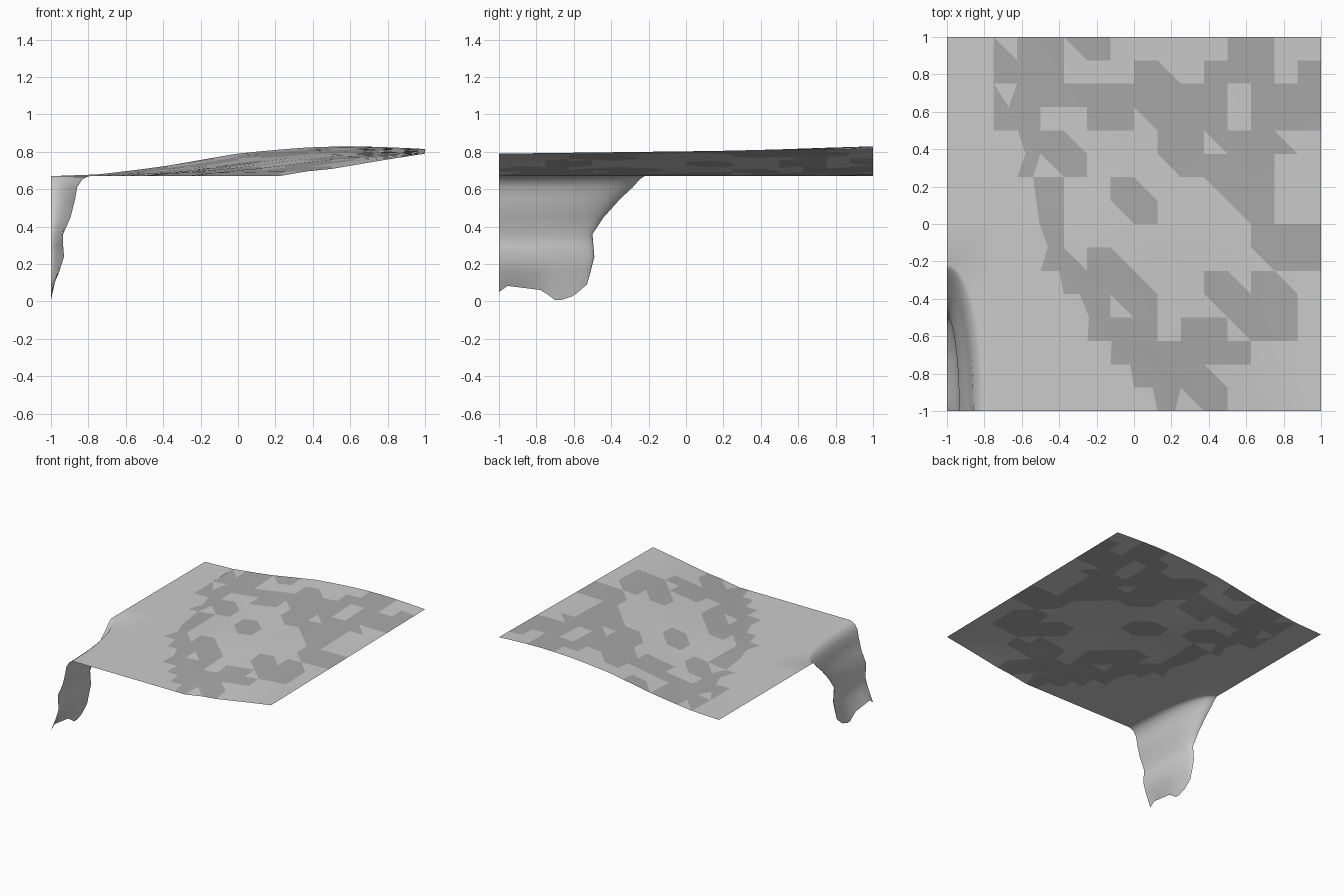
import bpy, bmesh, math

if "Cube" in bpy.data.objects:
    bpy.data.objects.remove(bpy.data.objects["Cube"])

BASE = 0.67
STEP = 0.125


def interp(pts, v):
    if v <= pts[0][0]:
        return pts[0][1]
    for (a, p), (b, q) in zip(pts, pts[1:]):
        if v <= b:
            return p + (q - p) * (v - a) / (b - a)
    return pts[-1][1]


# foot of the rise, as x for each y, and its front and back height profiles
FOOT = [(-1, .22), (-.75, -.02), (-.625, -.12), (-.5, -.24), (-.375, -.29), (-.25, -.4),
        (-.125, -.46), (0, -.505), (.25, -.54), (.5, -.62), (.75, -.72), (1, -.83)]
FRONT = [(0, .67), (.05, .685), (.25, .70), (.375, .71), (.56, .735), (.75, .76), (1, .79)]
BACK = [(0, .67), (.12, .695), (.23, .72), (.34, .755), (.45, .79), (.56, .81), (.67, .825),
        (.78, .83), (.89, .825), (1, .815)]

# dark patches, back row first: # whole cell, L lower-left half, U upper-right half
PATCHES = ["L##U#.....##..", "###...#L.###.#", "L#########.###", "##..##U###.###",
           ".##L...##U##L.", ".#U#...U####..", "..#..#L..U##..", "..#..U#...U#..",
           "..#........###", "..#L#L.....U##", "...###L..#L#L.", "....#U#..U###.",
           "....###.##U##.", ".....######...", "......###L....", ".......#U#...."]

bm = bmesh.new()


def face(vs, dark=False):
    f = bm.faces.new(vs)
    f.material_index = 1 if dark else 0
    f.smooth = True


def height(x, y):
    foot = interp(FOOT, y)
    s = (x - foot) / (1 - foot)
    if s <= 0:
        return BASE
    v = (y + 1) / 2
    return interp(FRONT, s) * (1 - v) + interp(BACK, s) * v


# rolling ground, with one vertex per row moved onto the foot of the rise
rows = []
for j in range(17):
    y = -1 + j * STEP
    xs = [-1 + i * STEP for i in range(2, 17)]
    foot = interp(FOOT, y)
    k = round((foot + 1) / STEP) - 2
    if k > 0:
        xs[k] = foot
    rows.append([bm.verts.new((x, y, height(x, y))) for x in xs])
for j in range(16):
    for i in range(14):
        a, b = rows[j][i], rows[j][i + 1]
        d, c = rows[j + 1][i], rows[j + 1][i + 1]
        code = PATCHES[15 - j][i]
        face((a, b, d), code in "#L")
        face((b, c, d), code in "#U")

# drop at the corner: contours (z, y at left edge, inset from left edge), bottom first
LEVELS = [(None, -.53, 0), (.16, -.51, .045), (.24, -.49, .07), (.30, -.495, .065),
          (.36, -.5, .065), (.45, -.44, .105), (.55, -.35, .13), (.61, -.285, .14),
          (.65, -.25, .165), (.665, -.23, .19), (BASE, -.22, .21)]
HEM = [(-1, .05), (-.97, .085), (-.77, .06), (-.69, 0), (-.6, .03), (-.53, .09)]
N = 16
wall = []
for z, y0, d in LEVELS:
    row = []
    for n in range(N + 1):
        t = math.sin(n / N * math.pi / 2)
        y = -1 + t * (y0 + 1)
        x = -1 + d * math.sqrt(max(0, 1 - t * t))
        row.append(bm.verts.new((x, y, interp(HEM, y) if z is None else z)))
    wall.append(row)
for lo, hi in zip(wall, wall[1:]):
    for n in range(N):
        face((lo[n], hi[n], hi[n + 1], lo[n + 1]))

# flat strip joining the rim of the drop to the ground
left = wall[-1] + [bm.verts.new((-1, y, BASE)) for y in (0, .25, .5, .75, 1)]
right = [bm.verts.new((-.75, v.co.y, height(-.75, v.co.y))) for v in left]
for n in range(len(left) - 1):
    face((left[n], right[n], right[n + 1], left[n + 1]))

bmesh.ops.remove_doubles(bm, verts=bm.verts, dist=0.0005)
mesh = bpy.data.meshes.new("terrain_tile")
bm.to_mesh(mesh)
bm.free()
for name, g in (("light_ground", .8), ("dark_ground", .4)):
    mat = bpy.data.materials.new(name)
    mat.diffuse_color = (g, g, g, 1)
    mat.use_nodes = True
    mat.node_tree.nodes["Principled BSDF"].inputs["Base Color"].default_value = mat.diffuse_color
    mesh.materials.append(mat)
tile = bpy.data.objects.new("terrain_tile", mesh)
bpy.context.collection.objects.link(tile)
